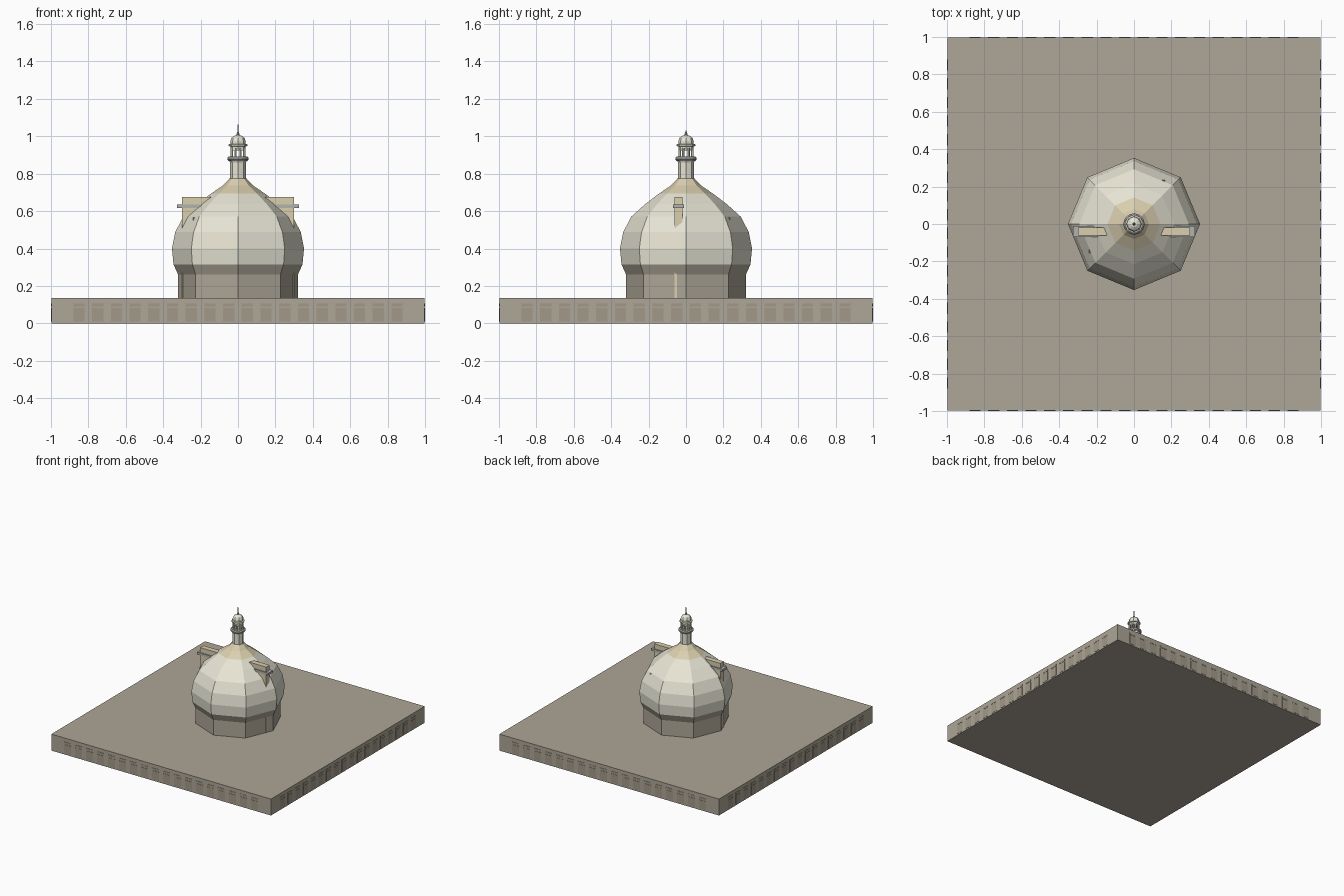
import bpy, bmesh, math

if "Cube" in bpy.data.objects:
    bpy.data.objects.remove(bpy.data.objects["Cube"])


def material(name, rgb):
    m = bpy.data.materials.new(name)
    m.diffuse_color = (*rgb, 1)
    m.use_nodes = True
    m.node_tree.nodes["Principled BSDF"].inputs["Base Color"].default_value = m.diffuse_color
    return m


STONE = material("stone", (0.42, 0.385, 0.31))
PANEL = material("panel_stone", (0.36, 0.32, 0.25))
CREAM = material("cream", (0.80, 0.78, 0.66))
TAN = material("tan", (0.70, 0.62, 0.43))
GREY = material("ledge_grey", (0.45, 0.45, 0.43))


def finish(name, bm, mat):
    me = bpy.data.meshes.new(name)
    bmesh.ops.recalc_face_normals(bm, faces=bm.faces)
    bm.to_mesh(me)
    bm.free()
    ob = bpy.data.objects.new(name, me)
    bpy.context.collection.objects.link(ob)
    me.materials.append(mat)
    return ob


def add_box(bm, x0, x1, y0, y1, z0, z1):
    v = bmesh.ops.create_cube(bm, size=1)["verts"]
    for p in v:
        p.co = ((x0 + x1) / 2 + p.co.x * (x1 - x0),
                (y0 + y1) / 2 + p.co.y * (y1 - y0),
                (z0 + z1) / 2 + p.co.z * (z1 - z0))
    return v


def box(name, mat, *dims):
    bm = bmesh.new()
    add_box(bm, *dims)
    return finish(name, bm, mat)


def lathe(name, mat, profile, sides=8, caps=True):
    """Faceted ring stack from (radius, height) pairs, corners on the axes."""
    bm = bmesh.new()
    rings = [[bm.verts.new((r * math.cos(i * math.tau / sides),
                            r * math.sin(i * math.tau / sides), z))
              for i in range(sides)] for r, z in profile]
    for a, b in zip(rings, rings[1:]):
        for i in range(sides):
            j = (i + 1) % sides
            bm.faces.new((a[i], a[j], b[j], b[i]))
    if caps:
        bm.faces.new(rings[0])
        bm.faces.new(rings[-1])
    return finish(name, bm, mat)


# Square terrace with a row of window panels and lintels on all four sides
box("terrace", STONE, -0.998, 0.998, -0.998, 0.998, 0, 0.135)
bm = bmesh.new()
for side in range(4):
    verts = []
    for i in range(18):
        x = (i - 8.5) * 0.1
        verts += add_box(bm, x - 0.03, x + 0.03, -1.0, -0.99, 0.01, 0.083)
        verts += add_box(bm, x - 0.03, x + 0.03, -1.0, -0.99, 0.09, 0.105)
    for v in verts:
        for _ in range(side):
            v.co.x, v.co.y = -v.co.y, v.co.x
finish("window_panels", bm, PANEL)

# Octagonal drum, dome and concave neck
lathe("drum", STONE, [(0.32, 0.13), (0.32, 0.26), (0.345, 0.315)])
lathe("dome", CREAM, [(0.345, 0.315), (0.353, 0.40), (0.336, 0.487),
                      (0.293, 0.57), (0.215, 0.64), (0.142, 0.695)])
lathe("dome_neck", TAN, [(0.142, 0.695), (0.08, 0.737), (0.045, 0.775)])

# Side piers rising through the dome, each with a ledge
for s, side in ((-1, "left"), (1, "right")):
    xs = sorted((s * 0.13, s * 0.30))
    box(side + "_pier", TAN, *xs, -0.062, -0.018, 0.13, 0.675)
    xs = sorted((s * 0.14, s * 0.325))
    box(side + "_ledge", GREY, *xs, -0.07, -0.01, 0.617, 0.635)

# Small vents on the dome
box("front_vent", GREY, -0.24, -0.22, -0.155, -0.13, 0.54, 0.565)
box("back_vent", GREY, 0.135, 0.165, 0.215, 0.235, 0.545, 0.565)

# Lantern: shaft, gallery, open arcade, cap and finial
lathe("lantern_shaft", CREAM, [(0.043, 0.77), (0.043, 0.86), (0.048, 0.87)])
lathe("lantern_gallery", GREY, [(0.05, 0.868), (0.057, 0.875),
                                (0.057, 0.885), (0.05, 0.892)], 16)
bm = bmesh.new()
for i in range(8):
    a = (i + 0.5) * math.tau / 8
    v = bmesh.ops.create_cone(bm, cap_ends=True, segments=6, radius1=0.007,
                              radius2=0.007, depth=0.05)["verts"]
    bmesh.ops.translate(bm, verts=v, vec=(0.036 * math.cos(a), 0.036 * math.sin(a), 0.912))
finish("lantern_columns", bm, CREAM)
lathe("lantern_cap", CREAM, [(0.041, 0.925), (0.041, 0.945), (0.05, 0.948),
                             (0.05, 0.957), (0.041, 0.96), (0.041, 0.975),
                             (0.034, 0.992), (0.018, 1.003), (0.006, 1.006)])
lathe("finial", GREY, [(0.005, 1.0), (0.008, 1.012), (0.004, 1.022), (0.003, 1.032)])
box("finial_blade", GREY, -0.004, 0.004, -0.001, 0.001, 1.025, 1.062)
